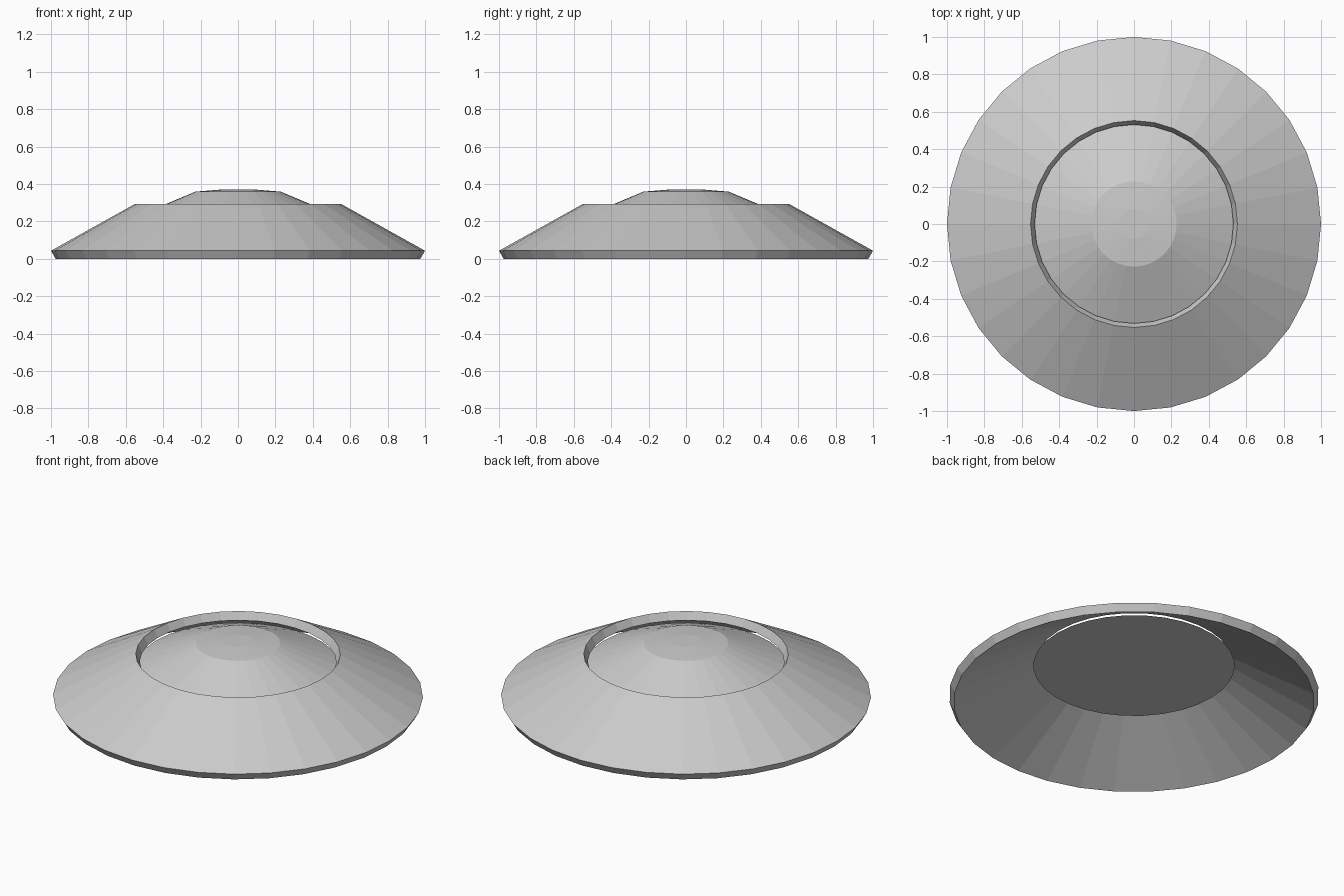
import bpy
import bmesh
from math import cos, sin, pi

if "Cube" in bpy.data.objects:
    bpy.data.objects.remove(bpy.data.objects["Cube"])

SIDES = 32


def lathe(name, profile, closed):
    """Spin an (r, z) profile around z; closed joins its last point to its first,
    otherwise the end rings are capped flat."""
    bm = bmesh.new()
    rings = [[bm.verts.new((r * cos(2 * pi * i / SIDES), r * sin(2 * pi * i / SIDES), z))
              for i in range(SIDES)] for r, z in profile]
    pairs = list(zip(rings, rings[1:]))
    if closed:
        pairs.append((rings[-1], rings[0]))
    for a, b in pairs:
        for i in range(SIDES):
            j = (i + 1) % SIDES
            bm.faces.new((a[i], a[j], b[j], b[i]))
    if not closed:
        bm.faces.new(rings[0][::-1])
        bm.faces.new(rings[-1])
    bmesh.ops.recalc_face_normals(bm, faces=bm.faces)
    mesh = bpy.data.meshes.new(name)
    bm.to_mesh(mesh)
    bm.free()
    obj = bpy.data.objects.new(name, mesh)
    bpy.context.collection.objects.link(obj)
    return obj


# Sloping outer skirt: a thick plate with an open middle
lathe("outer_skirt", [(0.975, 0.0), (1.0, 0.043), (0.553, 0.292), (0.531, 0.247)], closed=True)

# Shallow inner dome with a flat underside, leaving a thin gap to the skirt
lathe("inner_dome", [(0.545, 0.226), (0.228, 0.359), (0.08, 0.371)], closed=False)
